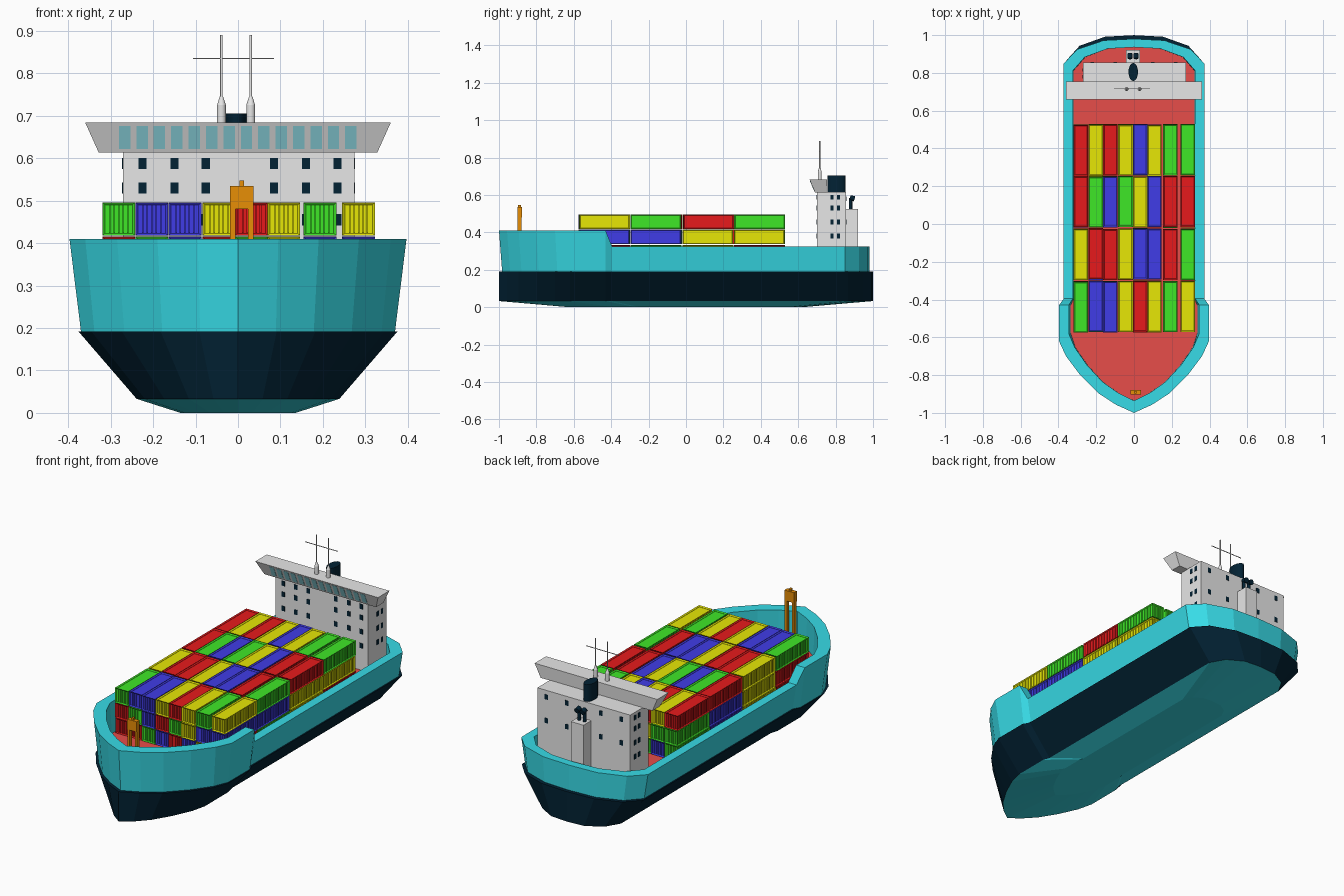
import bpy, bmesh, math, random
from mathutils import Matrix

if "Cube" in bpy.data.objects:
    bpy.data.objects.remove(bpy.data.objects["Cube"])

random.seed(4)


def srgb(r, g, b):
    return [((c / 255 + 0.055) / 1.055) ** 2.4 if c > 10 else c / 255 / 12.92 for c in (r, g, b)] + [1]


COLOURS = {
    "teal": (58, 228, 240), "navy": (2, 34, 52), "deck_red": (238, 80, 76),
    "red": (231, 26, 28), "yellow": (231, 231, 6), "green": (64, 236, 40),
    "blue": (64, 60, 232), "grey": (233, 233, 233), "orange": (231, 142, 6),
    "window_teal": (146, 222, 232)}
MATS = {}
for name, rgb in COLOURS.items():
    MATS[name] = bpy.data.materials.new(name)
    MATS[name].diffuse_color = srgb(*rgb)


def add_mesh(name, bm, *mats):
    bmesh.ops.recalc_face_normals(bm, faces=bm.faces)
    mesh = bpy.data.meshes.new(name)
    bm.to_mesh(mesh)
    bm.free()
    for m in mats:
        mesh.materials.append(MATS[m])
    return add_object(name, mesh)


def add_object(name, mesh, loc=(0, 0, 0)):
    ob = bpy.data.objects.new(name, mesh)
    ob.location = loc
    bpy.context.collection.objects.link(ob)
    return ob


def box(bm, x0, x1, y0, y1, z0, z1, top=None):
    """Box between limits; top gives other x/y limits for the upper face."""
    tx0, tx1, ty0, ty1 = top or (x0, x1, y0, y1)
    lo = [bm.verts.new((x, y, z0)) for x, y in ((x0, y0), (x1, y0), (x1, y1), (x0, y1))]
    hi = [bm.verts.new((x, y, z1)) for x, y in ((tx0, ty0), (tx1, ty0), (tx1, ty1), (tx0, ty1))]
    faces = [bm.faces.new(lo[::-1]), bm.faces.new(hi)]
    for i in range(4):
        j = (i + 1) % 4
        faces.append(bm.faces.new((lo[i], lo[j], hi[j], hi[i])))
    return faces


def tube(bm, x, y, z0, z1, r0, r1=None, sy=1, seg=16):
    m = Matrix.Translation((x, y, (z0 + z1) / 2)) @ Matrix.Diagonal((1, sy, 1, 1))
    bmesh.ops.create_cone(bm, cap_ends=True, segments=seg, radius1=r0,
                          radius2=r0 if r1 is None else r1, depth=z1 - z0, matrix=m)


# Hull: half outline at the rail from bow to stern, lofted through stacked rings
HALF = [(0, -1), (.095, -.957), (.19, -.895), (.285, -.80), (.36, -.70), (.397, -.62),
        (.397, -.43), (.372, -.395), (.372, .85), (.30, .925), (.16, .972), (0, .98)]
OUTLINE = HALF + [(-x, y) for x, y in HALF[-2:0:-1]]
DECK_Z = .25


def limit(x, w):
    return math.copysign(min(abs(x), w), x)


def rail_z(y):
    return .41 if y < -.41 else .325


def inner_y(y):
    return y * (.935 if y < -.6 else .955 if y > .6 else 1)


def waterline(x, y):
    return limit(x * .96, .376), y * 1.02 if y > .5 else y


rings = [
    [(waterline(x, y)[0] * .36, waterline(x, y)[1] * .62, 0) for x, y in OUTLINE],
    [(waterline(x, y)[0] * .635, waterline(x, y)[1], .033) for x, y in OUTLINE],
    [(*waterline(x, y), .192) for x, y in OUTLINE],
    [(limit(x * .94, .37), y * .983 if y < -.5 else y, .192) for x, y in OUTLINE],
    [(x, y, rail_z(y)) for x, y in OUTLINE],
    [(x * .87, inner_y(y), rail_z(y)) for x, y in OUTLINE],
    [(limit(x * .86, .335), inner_y(y), DECK_Z) for x, y in OUTLINE]]
bm = bmesh.new()
vr = [[bm.verts.new(p) for p in ring] for ring in rings]
n = len(OUTLINE)
for k, mat in enumerate((0, 1, 1, 0, 0, 0)):
    for i in range(n):
        j = (i + 1) % n
        bm.faces.new((vr[k][i], vr[k][j], vr[k + 1][j], vr[k + 1][i])).material_index = mat
bm.faces.new(vr[0][::-1])
bm.faces.new(vr[-1]).material_index = 2
add_mesh("hull", bm, "teal", "navy", "deck_red")


# Container: framed box with recessed panels and slim upright ribs
def container_mesh(colour):
    w, l, h = .0385, .135, .039
    bm = bmesh.new()
    faces = box(bm, -w, w, -l, l, -h, h)
    bmesh.ops.recalc_face_normals(bm, faces=faces)
    bmesh.ops.inset_individual(bm, faces=faces[1:], thickness=.007, depth=-.006)
    for s in (-1, 1):
        for i in range(5):
            x = (i - 2) * .0105
            y0, y1 = sorted((s * (l - .007), s * (l - .002)))
            box(bm, x - .0018, x + .0018, y0, y1, -h + .006, h - .006)
        for i in range(11):
            y = (i - 5) * .022
            x0, x1 = sorted((s * (w - .007), s * (w - .002)))
            box(bm, x0, x1, y - .0035, y + .0035, -h + .006, h - .006)
    return add_mesh("container_" + colour, bm, colour)


NAMES = {"R": "red", "Y": "yellow", "G": "green", "B": "blue"}
protos = {k: container_mesh(v) for k, v in NAMES.items()}
cargo = {k: ob.data for k, ob in protos.items()}
for ob in protos.values():
    bpy.data.objects.remove(ob)

# Stacked cargo: rows from stern to bow, three layers
TOP = ("RYRYBYGG", "RGBGYBRR", "YRRYBBRG", "GBBYRYGY")
PORT, MID_STAR, LOW_STAR = "GBYR", "YYBB", "RYGR"
FRONT = ("RRGBRBYR", "RGBRGYBB")
COLUMNS = (-.281, -.203, -.125, -.045, .032, .108, .193, .284)
for row, y in enumerate((.393, .118, -.16, -.438)):
    for col, x in enumerate(COLUMNS):
        for layer, z in enumerate((.295, .376, .457)):
            key = random.choice("RYGB")
            if layer == 2:
                key = TOP[row][col]
            elif row == 3:
                key = FRONT[layer][col]
            elif col == 0:
                key = PORT[row]
            elif col == 7:
                key = (LOW_STAR, MID_STAR)[layer][row]
            jit = random.uniform(-.003, .003)
            add_object("container_" + NAMES[key], cargo[key], (x, y + jit, z))

# Deckhouse with rear casing
bm = bmesh.new()
box(bm, -.271, .274, .70, .855, DECK_Z, .615)
box(bm, -.042, .032, .84, .92, DECK_Z, .525)
add_mesh("deckhouse", bm, "grey")

# Bridge flaring outward to the top
bm = bmesh.new()
box(bm, -.328, .328, .69, .75, .613, .684, top=(-.36, .36, .66, .755))
add_mesh("bridge", bm, "grey")

# Bridge windows on the sloping front
bm = bmesh.new()
for i in range(14):
    x = -.267 + i * .041
    box(bm, x - .0135, x + .0135, .6845, .690, .622, .676, top=(x - .0135, x + .0135, .6620, .668))
add_mesh("bridge_windows", bm, "window_teal")

# Deckhouse windows
bm = bmesh.new()
for z in (.588, .53, .455, .38):
    for x in (-.225, -.15, -.076, .085, .16, .234):
        box(bm, x - .0095, x + .0095, .698, .702, z - .013, z + .013)
    for y in (.78, .815):
        for x in (-.271, .274):
            box(bm, x - .0018, x + .0018, y - .0085, y + .0085, z - .013, z + .013)
for z in (.58, .455):
    for x in (-.22, -.1, .1, .22):
        box(bm, x - .0095, x + .0095, .853, .857, z - .013, z + .013)
add_mesh("deckhouse_windows", bm, "navy")

# Funnel, oval in plan
bm = bmesh.new()
tube(bm, -.004, .805, .61, .705, .025, sy=1.9, seg=20)
add_mesh("funnel", bm, "navy")

# Vent pipes with cowls facing aft
bm = bmesh.new()
for x in (-.021, .011):
    tube(bm, x, .88, .52, .585, .009)
    m = Matrix.Translation((x, .889, .583)) @ Matrix.Rotation(math.radians(75), 4, 'X')
    bmesh.ops.create_cone(bm, cap_ends=True, segments=16, radius1=.014, radius2=.013,
                          depth=.026, matrix=m)
add_mesh("vent_pipes", bm, "navy")

# Twin masts and yard
bm = bmesh.new()
for x in (-.039, .030):
    tube(bm, x, .715, .68, .725, .0105)
    tube(bm, x, .715, .725, .745, .0105, .004)
    tube(bm, x, .715, .74, .89, .003)
box(bm, -.106, .085, .7135, .7165, .8335, .8365)
add_mesh("masts", bm, "grey")

# Bow gantry
bm = bmesh.new()
for x in (-.0125, .0305):
    box(bm, x - .0065, x + .0065, -.90, -.88, DECK_Z, .49)
box(bm, -.019, .037, -.902, -.878, .48, .535)
box(bm, .003, .014, -.897, -.883, .53, .547)
add_mesh("bow_gantry", bm, "orange")

for ob in bpy.context.collection.objects:
    ob.data.shade_flat()
for name in ("funnel", "vent_pipes", "masts"):
    ob = bpy.data.objects[name]
    bpy.ops.object.select_all(action='DESELECT')
    ob.select_set(True)
    bpy.context.view_layer.objects.active = ob
    bpy.ops.object.shade_smooth_by_angle(angle=math.radians(35))

for m in bpy.data.materials:
    if m.users and not m.is_grease_pencil:
        m.use_nodes = True
        m.node_tree.nodes["Principled BSDF"].inputs["Base Color"].default_value = m.diffuse_color
